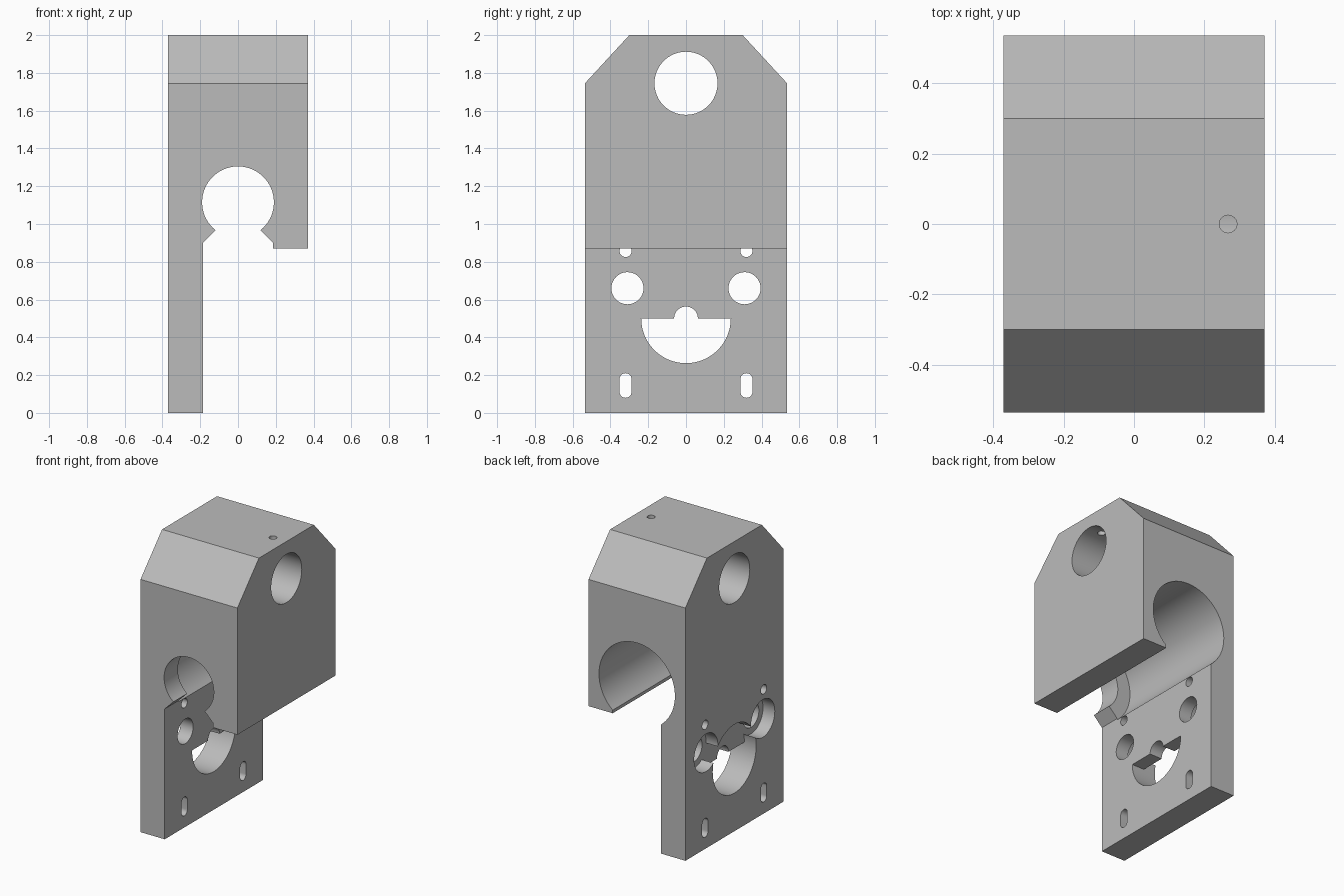
import bpy, bmesh
from math import pi, cos, sin, radians
from mathutils import Vector

default = bpy.data.objects.get("Cube")
if default:
    bpy.data.objects.remove(default, do_unlink=True)

# One plain grey for the whole machined block
grey = bpy.data.materials.new("machined grey")
grey.use_nodes = True
colour = (0.5, 0.5, 0.5, 1)
grey.diffuse_color = colour
grey.node_tree.nodes["Principled BSDF"].inputs["Base Color"].default_value = colour

# Maps profile coordinates (u, v) and depth d to model axes
AXES = {
    "x": lambda u, v, d: Vector((d, u, v)),
    "y": lambda u, v, d: Vector((u, d, v)),
    "z": lambda u, v, d: Vector((u, v, d)),
}


def prism(name, profile, axis, start, end):
    """Extrude a closed profile along an axis."""
    bm = bmesh.new()
    place = AXES[axis]
    base = bm.faces.new([bm.verts.new(place(u, v, start)) for u, v in profile])
    result = bmesh.ops.extrude_face_region(bm, geom=[base])
    moved = [g for g in result["geom"] if isinstance(g, bmesh.types.BMVert)]
    bmesh.ops.translate(bm, verts=moved, vec=place(0, 0, end - start))
    bmesh.ops.recalc_face_normals(bm, faces=bm.faces)
    mesh = bpy.data.meshes.new(name)
    bm.to_mesh(mesh)
    bm.free()
    mesh.materials.append(grey)
    obj = bpy.data.objects.new(name, mesh)
    bpy.context.collection.objects.link(obj)
    return obj


def arc(u, v, r, a=0, b=360, steps=64):
    count = steps if b - a == 360 else steps + 1
    angles = [radians(a + (b - a) * i / steps) for i in range(count)]
    return [(u + r * cos(t), v + r * sin(t)) for t in angles]


def cut(target, profile, axis, start, end):
    """Subtract a prism and discard the cutter."""
    cutter = prism("cutter", profile, axis, start, end)
    cutter.hide_render = True
    mod = target.modifiers.new("cut", "BOOLEAN")
    mod.operation = "DIFFERENCE"
    mod.solver = "EXACT"
    mod.object = cutter
    bpy.ops.object.select_all(action="DESELECT")
    bpy.context.view_layer.objects.active = target
    target.select_set(True)
    bpy.ops.object.modifier_apply(modifier=mod.name)
    bpy.data.objects.remove(cutter, do_unlink=True)


# Block with sloped shoulders
W, D, SHOULDER = 0.37, 0.535, 1.745
block = prism("mounting_block",
              [(-D, 0), (D, 0), (D, SHOULDER), (0.3, 2), (-0.3, 2), (-D, SHOULDER)],
              "x", -W, W)

# Open space beside the plate, with the flared slot under the bore
INNER = -0.185
cut(block, [(INNER, -1), (1, -1), (1, 0.87), (-INNER, 0.87), (-INNER, 0.9),
            (0.115, 0.97), (-0.115, 0.97), (INNER, 0.9)], "y", -1, 1)

# Main bore: narrow front lip, wide from the back
BORE = 1.115
cut(block, arc(0, BORE, 0.19), "y", -1, 0)
cut(block, arc(0, BORE, 0.29), "y", -0.385, 1)

# Cross hole and its set-screw hole
cut(block, arc(0, SHOULDER, 0.167), "x", -1, 1)
cut(block, arc(0.267, 0, 0.025, steps=32), "z", SHOULDER, 2.2)

# Motor opening: outer recess, lower half right through, shaft hole
FLOOR, THROUGH, HUB = -0.28, -0.1, 0.5
cut(block, arc(0, HUB, 0.237), "x", -1, FLOOR)
cut(block, arc(0, HUB, 0.237, 180, 360, 32), "x", -1, THROUGH)
cut(block, arc(0, HUB, 0.063, steps=32), "x", -1, THROUGH)

# Paired holes in the plate
for side in (-1, 1):
    cut(block, arc(side * 0.31, 0.66, 0.13), "x", -1, FLOOR)
    cut(block, arc(side * 0.31, 0.66, 0.085, steps=48), "x", -1, THROUGH)
    y = side * 0.32
    cut(block, arc(y, 0.857, 0.032, steps=32), "x", -1, THROUGH)
    slot = arc(y, 0.178, 0.032, 0, 180, 16) + arc(y, 0.112, 0.032, 180, 360, 16)
    cut(block, slot, "x", -1, THROUGH)

bpy.ops.object.select_all(action="DESELECT")
block.select_set(True)
bpy.context.view_layer.objects.active = block
bpy.ops.object.shade_smooth_by_angle(angle=radians(25))
